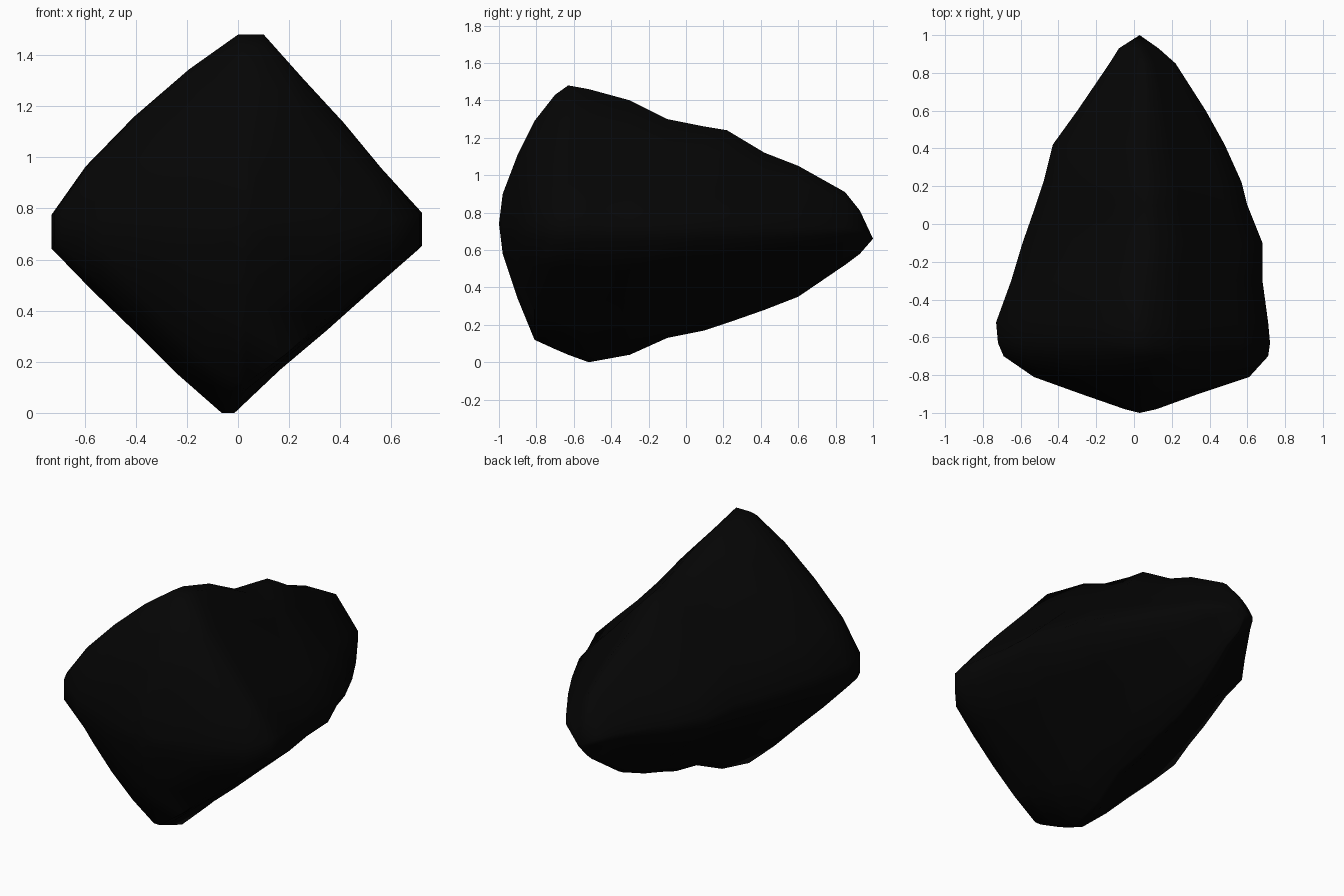
import bpy
import bmesh
from mathutils import Vector, noise

default_cube = bpy.data.objects.get("Cube")
if default_cube:
    bpy.data.objects.remove(default_cube, do_unlink=True)


def make_material(name, colour):
    material = bpy.data.materials.new(name)
    material.use_nodes = True
    material.diffuse_color = colour
    shader = material.node_tree.nodes["Principled BSDF"]
    shader.inputs["Base Color"].default_value = colour
    shader.inputs["Roughness"].default_value = 0.9
    return material


# Stations along the stone: y, bottom z, top z, lowest x, highest x
STATIONS = [
    (-.98, .58, .9, -.05, .12),
    (-.9, .34, 1.11, -.28, .34),
    (-.81, .12, 1.29, -.53, .61),
    (-.7, .07, 1.43, -.69, .71),
    (-.63, .04, 1.48, -.72, .72),
    (-.52, 0, 1.46, -.73, .71),
    (-.3, .04, 1.4, -.65, .68),
    (-.1, .13, 1.3, -.59, .68),
    (.1, .17, 1.26, -.52, .6),
    (.22, .21, 1.24, -.48, .57),
    (.42, .28, 1.12, -.43, .48),
    (.6, .35, 1.05, -.3, .38),
    (.85, .52, .91, -.13, .22),
    (.93, .58, .81, -.08, .13),
]
FRONT_TIP = Vector((.03, -1, .74))
BACK_TIP = Vector((.03, 1, .66))
STEPS = 4
# Fullness of the sides (upper +x, upper -x, lower -x, lower +x),
# and what is added to it towards the blunt front
BULGES = (0, .1, .01, -.01)
FRONT_BULGES = (.1, .1, .07, .07)


def diamond_section(y, bottom, top, low_x, high_x):
    """Diamond with blunt corners and unevenly bulging sides."""
    width, height = high_x - low_x, top - bottom
    middle = Vector(((low_x + high_x) / 2, y, (top + bottom) / 2))
    side_z = middle.z * .3 + .7 * .7
    blunt_x, blunt_z = width * .035, height * .045
    top_x, bottom_x = middle.x + width * .035, middle.x - width * .02
    corners = [
        (high_x, side_z + blunt_z), (top_x + blunt_x, top),
        (top_x - blunt_x, top), (low_x, side_z + blunt_z),
        (low_x, side_z - blunt_z), (bottom_x - blunt_x / 2, bottom),
        (bottom_x + blunt_x / 2, bottom), (high_x, side_z - blunt_z),
    ]
    corners = [Vector((x, y, z)) for x, z in corners]
    front = min(max((-.65 - y) / .15, 0), 1)
    ring = []
    for side, (bulge, extra) in enumerate(zip(BULGES, FRONT_BULGES)):
        start, end = corners[2 * side:2 * side + 2]
        for step in range(STEPS + 1):
            t = step / STEPS
            point = start.lerp(end, t)
            fullness = bulge + extra * front + noise.noise(point * 3) * .03
            point += (point - middle) * fullness * 4 * t * (1 - t)
            ring.append(point)
    return ring


# Stone body: lofted rings closed by a point at each end
bm = bmesh.new()
rings = [[bm.verts.new(p) for p in diamond_section(*s)] for s in STATIONS]
count = len(rings[0])
for first, second in zip(rings, rings[1:]):
    for i in range(count):
        j = (i + 1) % count
        bm.faces.new((first[i], first[j], second[j], second[i]))
for ring, tip in ((rings[0], FRONT_TIP), (rings[-1], BACK_TIP)):
    point = bm.verts.new(tip)
    for i in range(count):
        bm.faces.new((ring[i], ring[(i + 1) % count], point))
bmesh.ops.recalc_face_normals(bm, faces=bm.faces)

mesh = bpy.data.meshes.new("stone")
bm.to_mesh(mesh)
bm.free()
mesh.materials.append(make_material("coal black", (.0015, .0015, .0015, 1)))
stone = bpy.data.objects.new("stone", mesh)
bpy.context.collection.objects.link(stone)

# Smooth faces with the sharpest ridges kept crisp
bpy.ops.object.select_all(action="DESELECT")
stone.select_set(True)
bpy.context.view_layer.objects.active = stone
bpy.ops.object.shade_smooth_by_angle(angle=.9)
